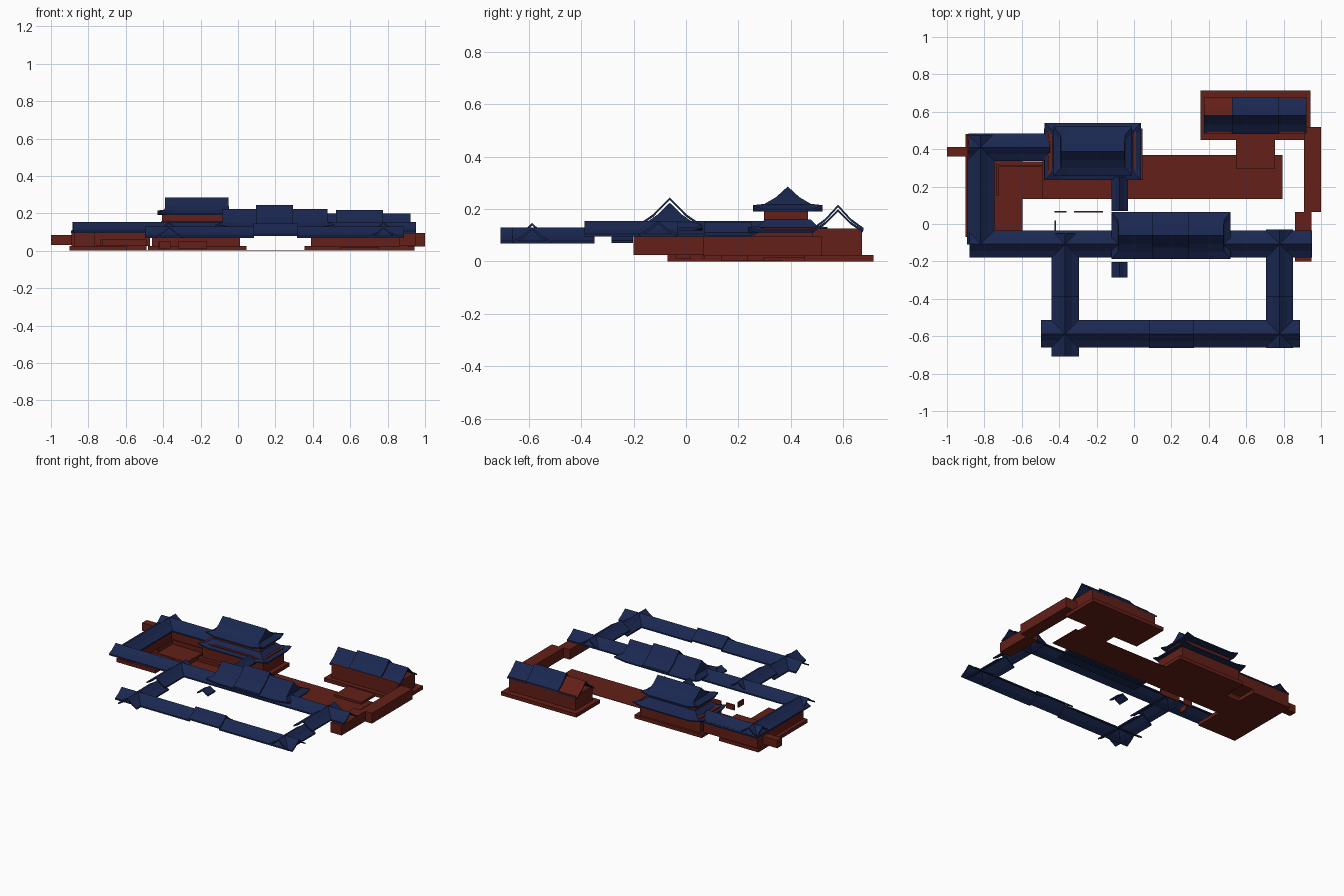
import bpy, bmesh


def material(name, rgb):
    m = bpy.data.materials.new(name)
    m.diffuse_color = (*rgb, 1)
    return m


BLUE = material("blue_tile", (0.010, 0.02, 0.08))
RED = material("red_wall", (0.125, 0.014, 0.009))


def finish(name, bm, mat):
    bmesh.ops.recalc_face_normals(bm, faces=bm.faces)
    me = bpy.data.meshes.new(name)
    bm.to_mesh(me)
    bm.free()
    me.materials.append(mat)
    ob = bpy.data.objects.new(name, me)
    bpy.context.collection.objects.link(ob)
    return ob


def loft(name, rings, mat):
    """Skin equal-length rings of points and cap both ends."""
    bm = bmesh.new()
    vs = [[bm.verts.new(p) for p in r] for r in rings]
    n = len(vs[0])
    for a, b in zip(vs, vs[1:]):
        for i in range(n):
            bm.faces.new((a[i], a[(i + 1) % n], b[(i + 1) % n], b[i]))
    bm.faces.new(vs[0])
    bm.faces.new(vs[-1])
    bmesh.ops.remove_doubles(bm, verts=bm.verts, dist=0.0002)
    return finish(name, bm, mat)


def box(name, x0, x1, y0, y1, z0, z1, mat=RED):
    return loft(name, [[(x0, y0, z), (x1, y0, z), (x1, y1, z), (x0, y1, z)]
                       for z in (z0, z1)], mat)


def gable(name, axis, a0, a1, c, w, z0, z1, eave=0.01):
    """Slightly hollow-curved gable roof shell running along x or y."""
    h = z1 - z0 - eave
    half = [(w / 2, z0 + eave), (w / 4, z0 + eave + 0.4 * h), (0, z1)]
    top = half + [(-u, z) for u, z in half[-2::-1]]
    prof = top + [(u, z - eave) for u, z in top[::-1]]
    rings = [[(a, c + u, z) if axis == "x" else (c + u, a, z) for u, z in prof]
             for a in (a0, a1)]
    return loft(name, rings, BLUE)


def hip(name, cx, cy, levels):
    """Curved hip roof: levels are (half x, half y, z, corner lift)."""
    rings = []
    for hx, hy, z, lift in levels:
        k = 0.72
        pts = [(-1, -1), (-k, -1), (k, -1), (1, -1), (1, -k), (1, k),
               (1, 1), (k, 1), (-k, 1), (-1, 1), (-1, k), (-1, -k)]
        rings.append([(cx + u * hx, cy + v * hy,
                       z + (lift if abs(u) == abs(v) else 0)) for u, v in pts])
    return loft(name, rings, BLUE)


# Bases and terraces
box("west_base", -0.90, -0.595, -0.07, 0.48, 0, 0.025)
box("terrace", -0.76, -0.49, 0.135, 0.335, 0, 0.03)
box("hall_base", -0.48, 0.045, 0.235, 0.51, 0, 0.025)
box("long_paving", -0.49, 0.795, 0.135, 0.368, 0, 0.003)
box("east_hall_base", 0.355, 0.943, 0.45, 0.715, 0, 0.025)
box("east_hall_step", 0.545, 0.755, 0.295, 0.45, 0, 0.018)

# Enclosing walls
box("west_wall", -0.875, -0.765, -0.06, 0.475, 0.025, 0.11)
box("north_wall", -0.89, -0.47, 0.35, 0.475, 0.025, 0.11)
box("west_stub_wall", -1.0, -0.88, 0.36, 0.412, 0.03, 0.085)
box("east_wall", 0.91, 1.0, 0.065, 0.518, 0.022, 0.095)
box("south_east_wall", 0.86, 0.948, -0.20, 0.065, 0.025, 0.095)

# Low parapets
box("parapet_short", -0.425, -0.36, 0.062, 0.07, 0.012, 0.05)
box("parapet_long", -0.32, -0.165, 0.062, 0.07, 0.012, 0.05)
box("parapet_side", -0.424, -0.416, -0.04, 0.02, 0.012, 0.05)
box("terrace_curb_west", -0.735, -0.725, 0.15, 0.32, 0.03, 0.06)
box("terrace_curb_north", -0.735, -0.49, 0.305, 0.315, 0.03, 0.06)

# Main two-tier hall
HX, HY = -0.22, 0.388
box("hall_lower_wall", -0.46, 0.012, 0.26, 0.495, 0.025, 0.13)
hip("hall_lower_roof", HX, HY, [(0.258, 0.152, 0.108, 0.015), (0.258, 0.152, 0.116, 0.015),
                                (0.215, 0.112, 0.13, 0.005), (0.185, 0.088, 0.16, 0)])
box("hall_upper_wall", HX - 0.185, HX + 0.185, 0.298, 0.465, 0.15, 0.205)
hip("hall_upper_roof", HX, HY, [(0.21, 0.132, 0.19, 0.016), (0.21, 0.132, 0.199, 0.016),
                                (0.172, 0.088, 0.217, 0.003), (0.17, 0.045, 0.245, 0),
                                (0.17, 0.0, 0.286, 0)])

# North-east hall with a raised middle bay
box("east_hall_wall", 0.39, 0.91, 0.482, 0.672, 0.025, 0.125)
gable("east_hall_roof_mid", "x", 0.525, 0.775, 0.58, 0.195, 0.118, 0.217)
gable("east_hall_roof_right", "x", 0.775, 0.922, 0.58, 0.19, 0.11, 0.20)
bare = gable("east_hall_roof_left", "x", 0.375, 0.525, 0.58, 0.19, 0.11, 0.20)
bare.data.materials.append(RED)
for f in bare.data.polygons:  # untiled back slope
    if f.normal.y > 0.2 and f.normal.z > 0.2:
        f.material_index = 1

# Middle hall
hip("middle_hall_roof", 0.198, -0.062, [(0.318, 0.125, 0.118, 0.012), (0.318, 0.125, 0.127, 0.012),
                                        (0.284, 0.085, 0.150, 0.002), (0.28, 0.045, 0.18, 0),
                                        (0.28, 0.0, 0.224, 0)])
gable("middle_hall_roof_mid", "x", 0.095, 0.295, -0.062, 0.25, 0.128, 0.245)

# Upper gallery roofs: (axis, start, end, centre line)
for i, (ax, a0, a1, c) in enumerate([("y", -0.11, 0.475, -0.82), ("x", -0.885, -0.45, 0.41),
                                     ("x", -0.88, 0.952, -0.107),
                                     ("y", -0.388, -0.05, -0.368), ("y", -0.388, -0.03, 0.778)]):
    gable(f"upper_gallery_roof_{i}", ax, a0, a1, c, 0.146, 0.095, 0.154)

# Lower front gallery roofs
for i, (ax, a0, a1, c) in enumerate([("y", -0.708, -0.35, -0.368), ("y", -0.662, -0.35, 0.778),
                                     ("x", -0.497, 0.085, -0.587), ("x", 0.315, 0.887, -0.587)]):
    gable(f"lower_gallery_roof_{i}", ax, a0, a1, c, 0.146, 0.068, 0.130)
gable("front_gate_roof", "x", 0.08, 0.32, -0.587, 0.15, 0.08, 0.147)

# Small link roofs
gable("link_roof", "y", 0.07, 0.25, -0.077, 0.088, 0.10, 0.15)
gable("porch_roof", "y", -0.285, -0.203, -0.077, 0.084, 0.07, 0.105)
